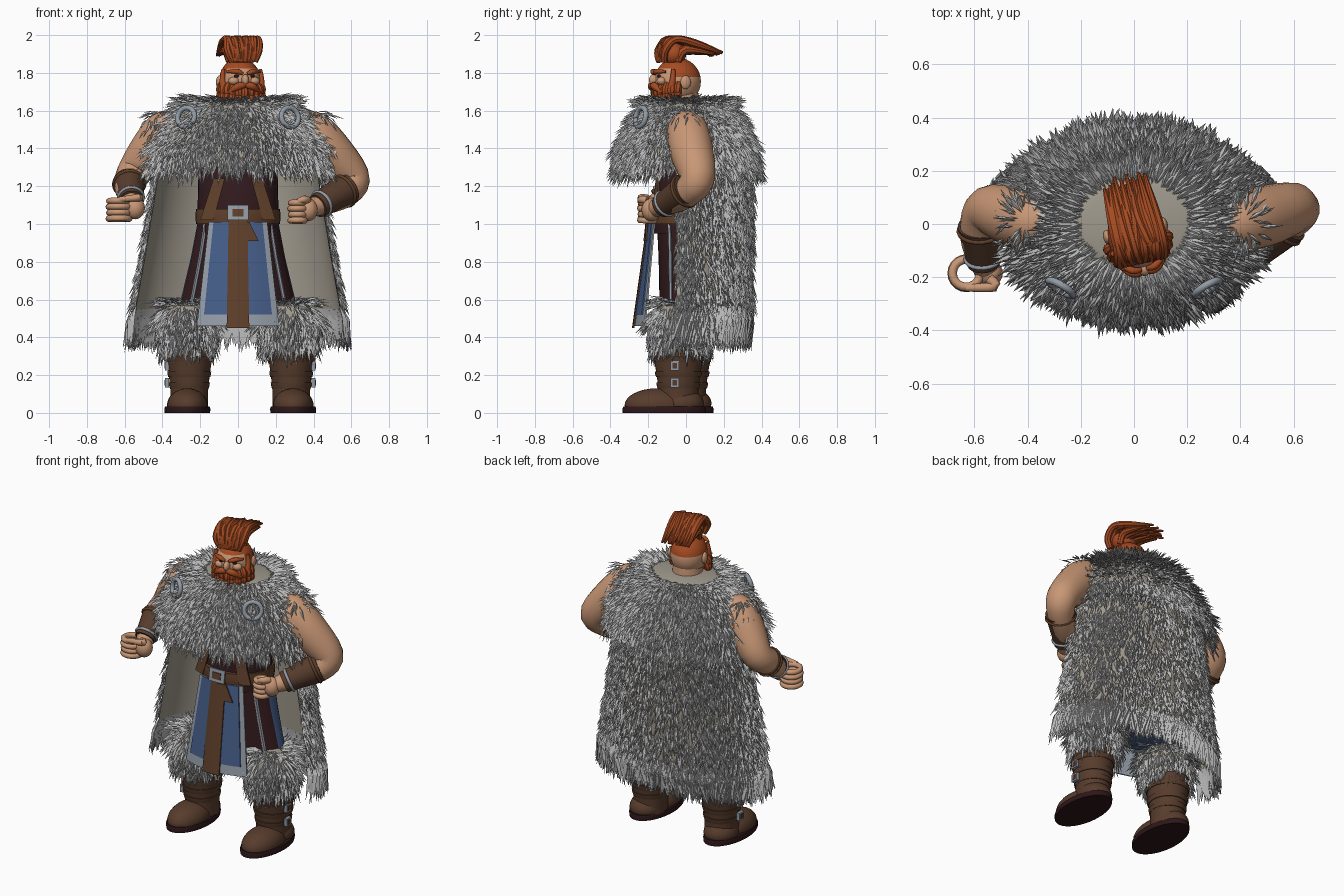
import bpy, bmesh, math, random
from mathutils import Vector, Matrix

random.seed(4)
cube = bpy.data.objects.get("Cube")
if cube:
    bpy.data.objects.remove(cube)


def material(name, *rgb):
    mat = bpy.data.materials.new(name)
    mat.use_nodes = True
    mat.diffuse_color = (*rgb, 1)
    mat.node_tree.nodes["Principled BSDF"].inputs["Base Color"].default_value = (*rgb, 1)
    return mat


skin = material("skin", .58, .31, .18)
hair = material("red hair", .38, .07, .016)
grey_fur = material("grey fur", .48, .48, .48)
hide = material("pale hide", .35, .32, .265)
leather = material("belt leather", .115, .05, .023)
boot_leather = material("boot leather", .095, .045, .025)
maroon = material("maroon cloth", .034, .011, .013)
blue = material("blue cloth", .06, .11, .25)
steel = material("steel", .29, .33, .38)
dark = material("dark sole", .026, .008, .01)
built = []


def finish(name, bm, *mats, smooth=True):
    bmesh.ops.recalc_face_normals(bm, faces=bm.faces)
    mesh = bpy.data.meshes.new(name)
    bm.to_mesh(mesh)
    bm.free()
    for mat in mats:
        mesh.materials.append(mat)
    if smooth:
        mesh.polygons.foreach_set("use_smooth", [True] * len(mesh.polygons))
        mesh.set_sharp_from_angle(angle=math.radians(40))
    obj = bpy.data.objects.new(name, mesh)
    bpy.context.scene.collection.objects.link(obj)
    built.append(obj)
    return obj


def loft(name, rings, *mats, wrap=True, rule=None):
    bm = bmesh.new()
    rows = [[bm.verts.new(p) for p in ring] for ring in rings]
    count = len(rows[0])
    for a, b in zip(rows, rows[1:]):
        for i in range(count if wrap else count - 1):
            j = (i + 1) % count
            bm.faces.new((a[i], a[j], b[j], b[i]))
    if wrap:
        bm.faces.new(rows[0])
        bm.faces.new(rows[-1])
    if rule:
        for face in bm.faces:
            face.material_index = rule(face.calc_center_median())
    return finish(name, bm, *mats)


def surface(profile, cx=0, cy=0, start=0, sweep=math.tau):
    """Oval sheet: u runs round the body, v runs down the profile."""
    def point(u, v):
        f = v * (len(profile) - 1)
        i = max(0, min(int(f), len(profile) - 2))
        r = Vector(profile[i]).lerp(Vector(profile[i + 1]), f - i)
        a = start + u * sweep
        return Vector((cx + r.x * math.cos(a), cy + r.y * math.sin(a), r.z))
    return point


def lathe(name, profile, *mats, cx=0, cy=0, rule=None, sides=36):
    surf, last = surface(profile, cx, cy), len(profile) - 1
    rings = [[surf(i / sides, k / last) for i in range(sides)] for k in range(last + 1)]
    return loft(name, rings, *mats, rule=rule)


def spline(keys, steps=4):
    out = []
    for i in range(len(keys) - 1):
        a, b, c = keys[max(i - 1, 0)], keys[i], keys[i + 1]
        d = keys[min(i + 2, len(keys) - 1)]
        for s in range(steps):
            t = s / steps
            out.append((b * 2 + (c - a) * t + (a * 2 - b * 5 + c * 4 - d) * t * t
                        + (b * 3 - a - c * 3 + d) * t ** 3) * .5)
    return out + [keys[-1]]


def tube(name, keys, mat, sides=12):
    """Round limb through keys of (x, y, z, radius)."""
    path = spline([Vector(k) for k in keys])
    normal, rings = Vector((.3, 1, .2)), []
    for i, p in enumerate(path):
        t = (path[min(i + 1, len(path) - 1)] - path[max(i - 1, 0)]).to_3d().normalized()
        normal = (normal - t * normal.dot(t)).normalized()
        other = t.cross(normal)
        angles = [math.tau * k / sides for k in range(sides)]
        rings.append([p.to_3d() + (normal * math.cos(a) + other * math.sin(a)) * p.w for a in angles])
    return loft(name, rings, mat)


def ball(name, loc, size, *mats, floor=-1, rule=None):
    bm = bmesh.new()
    bmesh.ops.create_uvsphere(bm, u_segments=24, v_segments=16, radius=1,
                              matrix=Matrix.Translation(loc) @ Matrix.Diagonal((*size, 1)))
    for v in bm.verts:
        v.co.z = max(v.co.z, floor)
    if rule:
        for face in bm.faces:
            face.material_index = rule(face.calc_center_median())
    return finish(name, bm, *mats)


def box(name, loc, size, mat):
    bm = bmesh.new()
    bmesh.ops.create_cube(bm, size=1, matrix=Matrix.Translation(loc) @ Matrix.Diagonal((*size, 1)))
    return finish(name, bm, mat, smooth=False)


def ring(name, loc, axis, major, minor, mat):
    turn = Matrix.Translation(loc) @ Vector(axis).to_track_quat("Z", "Y").to_matrix().to_4x4()
    angles = [math.tau * k / 20 for k in range(20)]
    bm = bmesh.new()
    loops = [[bm.verts.new(turn @ Vector((math.cos(a) * (major + minor * math.cos(b)),
              math.sin(a) * (major + minor * math.cos(b)), minor * math.sin(b))))
              for b in angles[::2]] for a in angles]
    for i, a in enumerate(loops):
        b = loops[i - 1]
        for j in range(len(a)):
            bm.faces.new((a[j], a[j - 1], b[j - 1], b[j]))
    return finish(name, bm, mat)


def panel(name, top, bottom, depth, mat):
    """Cloth plate, curved round the body; top and bottom are (z, left, right)."""
    slices = []
    for k in range(9):
        front = []
        for z, x0, x1 in (top, bottom):
            x = x0 + (x1 - x0) * k / 8
            front.append(Vector((x, -.19 - (1 - z) * .14 + x * x * 1.1 - depth, z)))
        slices.append(front + [p + Vector((0, .008, 0)) for p in reversed(front)])
    return loft(name, slices, mat)


def fur(name, surf, count, length, lift, low=0, high=1, skip=None):
    """Scatter leaf-shaped tufts that lie along a sheet."""
    bm = bmesh.new()
    for _ in range(count):
        u, v = random.random(), random.uniform(low, high)
        p = surf(u, v)
        if skip and skip(p):
            continue
        side = (surf(u + .01, v) - p).normalized()
        down = (surf(u, v + .01) - p).normalized()
        out = down.cross(side).normalized()
        way = (down + out * lift * random.uniform(.4, 1.5) + side * random.uniform(-.4, .4)).normalized()
        size = length * random.uniform(.7, 1.25)
        wide, mid = size * .085, p + way * size * .35
        root, tip = bm.verts.new(p), bm.verts.new(p + way * size - out * size * .1)
        belt = [bm.verts.new(q) for q in (mid + side * wide, mid + out * wide, mid - side * wide)]
        for i in range(3):
            bm.faces.new((root, belt[i], belt[i - 1]))
            bm.faces.new((tip, belt[i - 1], belt[i]))
    return finish(name, bm, grey_fur, smooth=False)


# Cape: hide sheet open at the front, shaggy outside, long fringe at the hem
cape = surface([(.4, .33, 1.42), (.45, .335, 1.1), (.5, .33, .8), (.545, .33, .55)],
               start=-.15, sweep=math.pi + .3)
loft("cape", [[cape(i / 40, k / 12) for i in range(41)] for k in range(13)], hide, wrap=False)
fur("cape_fur", cape, 3100, .095, .45, high=.95)
fur("cape_fringe", cape, 1000, .2, .12, low=.97)

# Shoulder mantle with pale collar and thick fur
mantle_profile = [(.18, .14, 1.655), (.27, .205, 1.63), (.38, .275, 1.53), (.465, .335, 1.41), (.48, .35, 1.3)]
mantle = surface(mantle_profile, cy=.005)
lathe("mantle", mantle_profile, hide, cy=.005)
fur("mantle_fur", mantle, 4600, .115, .62, low=.04,
    skip=lambda p: abs(p.x) > .36 and abs(p.y - .02) < .11 and random.random() < .55)

# Torso, skirt and belt
lathe("torso", [(.18, .14, 1.5), (.21, .155, 1.25), (.215, .18, 1.05), (.21, .17, .95)], maroon)
lathe("skirt", [(.21, .17, 1.03), (.25, .16, .82), (.31, .155, .57)], maroon, blue, cy=.015,
      rule=lambda c: 0 if c.y < -.025 else 1)
lathe("belt", [(.222, .2, 1.0), (.226, .206, 1.04), (.222, .2, 1.08)], leather)
panel("buckle", (1.1, -.055, .055), (1.02, -.055, .055), .04, steel)
panel("buckle_centre", (1.08, -.03, .03), (1.04, -.03, .03), .044, leather)
panel("apron_border", (1.01, -.155, .155), (.46, -.218, .218), .008, steel)
panel("apron", (1.01, -.13, .13), (.52, -.18, .18), .013, blue)
panel("belt_tail", (1.02, -.05, .05), (.45, -.06, .06), .019, leather)
panel("belt_flap", (1.01, 0, .06), (.91, .055, .11), .026, leather)
for s in (-1, 1):
    panel("chest_strap", (1.24, s * .07, s * .13), (1.02, s * .13, s * .2), .01, leather)
    k = .8
    tube("skirt_trim", [(s * k * x, .015 - y * math.sqrt(1 - k * k), z, .011)
                        for x, y, z in ((.21, .172, 1.03), (.25, .162, .82), (.31, .157, .57))], steel, sides=6)
    ring("cloak_clasp", (s * .275, -.24, 1.565), (s * .5, -.85, .2), .052, .014, steel)

# Legs and boots
for s in (-1, 1):
    cx, shift = s * .28 + .012, -.02 * s
    leg_profile = [(.03, .03, .59), (.11, .11, .565), (.145, .145, .49), (.13, .135, .43), (.12, .125, .36)]
    lathe("leg", leg_profile, hide, cx=s * .27, cy=-.03)
    fur("leg_fur", surface(leg_profile, s * .27, -.03), 1100, .115, .55, low=.03)
    cy = shift - .02
    lathe("boot_shaft", [(.1, .11, .03), (.1, .105, .12), (.108, .115, .2), (.118, .127, .27),
                         (.122, .133, .35)], boot_leather, cx=cx - s * .01, cy=cy)
    for z, r in ((.13, .107), (.19, .115), (.27, .126)):
        lathe("boot_strap", [(r - .004, r + .004, z), (r, r + .008, z + .015), (r + .002, r + .01, z + .03)],
              boot_leather, cx=cx - s * .01, cy=cy)
    for z in (.16, .25):
        box("boot_buckle", (cx + s * .108, cy - .02, z), (.02, .045, .05), steel)
        box("buckle_pad", (cx + s * .109, cy - .02, z), (.024, .025, .03), boot_leather)
    ball("boot_toe", (cx, cy - .115, .04), (.108, .17, .09), boot_leather, floor=.025)
    ball("boot_heel", (cx, cy + .02, .05), (.1, .115, .08), boot_leather, floor=.025)
    lathe("sole", [(.12, .22, 0), (.122, .222, .02), (.118, .216, .034)], dark, cx=cx, cy=cy - .075)


# Arms, bracers and gripping hands
def hand(s, palm, grip, radius):
    ball("palm", palm, (.052, .05, .06), skin)
    for k in range(4):
        centre = (grip[0], grip[1], grip[2] + (k - 1.5) * .031)
        ring("finger", centre, (0, .05, 1), radius - k % 2 * .003, .0165, skin)
    x, y, z = palm
    tube("thumb", [(x, y - .02, z + .05, .02), (x - s * .02, y - .05, z + .055, .02),
                   (grip[0], grip[1] - radius, grip[2] + .055, .014)], skin)


def arm(keys, cuff_from, cuff_to):
    tube("arm", keys, skin, sides=20)
    a, b = Vector(cuff_from), Vector(cuff_to)
    tube("bracer", [a, a.lerp(b, .5), b], boot_leather, sides=20)
    for t in (.12, .85):
        p = a.lerp(b, t)
        ring("bracer_band", p.to_3d(), (b - a).to_3d(), p.w, .009, steel if t > .5 else leather)


arm([(.33, .01, 1.51, .09), (.395, .01, 1.485, .112), (.49, .03, 1.385, .115), (.602, .06, 1.25, .095),
     (.58, .02, 1.18, .082), (.5, -.05, 1.13, .07), (.38, -.17, 1.08, .045)],
    (.575, .01, 1.185, .09), (.42, -.13, 1.095, .064))
hand(1, (.37, -.185, 1.075), (.315, -.205, 1.065), .038)
arm([(-.33, .01, 1.51, .09), (-.385, .01, 1.49, .112), (-.46, .03, 1.395, .112), (-.545, .05, 1.28, .093),
     (-.575, -.02, 1.215, .08), (-.575, -.09, 1.16, .068), (-.555, -.18, 1.095, .045)],
    (-.577, -.005, 1.225, .086), (-.565, -.15, 1.125, .062))
hand(-1, (-.545, -.185, 1.085), (-.63, -.185, 1.075), .055)

# Sparse tufts over the shoulders
for s in (-1, 1):
    shoulder = surface([(.03, .03, 1.595), (.08, .08, 1.57), (.11, .11, 1.49), (.13, .12, 1.39)], s * .4, .01)
    fur("shoulder_fur", shoulder, 130, .085, .4)

# Head, built facing forward and then turned a little
body_count = len(built)
lathe("neck", [(.08, .085, 1.74), (.095, .1, 1.61)], skin, cy=.02)
ball("skull", (0, 0, 1.755), (.11, .125, .125), skin, hair,
     rule=lambda c: int(c.z > (1.815 if c.y < -.06 else 1.785)))
ball("nose", (0, -.128, 1.762), (.019, .027, .03), skin)
ball("hair_base", (0, -.025, 1.9), (.08, .07, .065), hair)
ball("beard_base", (0, -.045, 1.685), (.1, .085, .06), hair)
for s in (-1, 1):
    ball("cheek", (s * .055, -.1, 1.757), (.03, .025, .022), skin)
    ball("eye", (s * .042, -.109, 1.783), (.015, .01, .009), dark)
    ball("ear", (s * .108, .02, 1.75), (.016, .028, .036), skin)
    tube("brow", [(s * .012, -.127, 1.795, .008), (s * .045, -.123, 1.808, .014), (s * .09, -.085, 1.806, .006)], hair)
    tube("moustache", [(0, -.132, 1.735, .014), (s * .04, -.132, 1.728, .02), (s * .085, -.105, 1.695, .006)], hair)
    tube("sideburn", [(s * .1, -.045, 1.82, .01), (s * .105, -.05, 1.76, .016), (s * .095, -.06, 1.7, .024)], hair)

# Beard locks in two rows
for row in range(2):
    for i in range(11):
        a = (i - 5) * .3
        x, y, top = math.sin(a), -math.cos(a), 1.73 - row * .035 + .02 * abs(math.sin(a))
        tube("beard_lock", [(x * .095, y * .1 - .01, top, .014),
                            (x * .112, y * .1 - .02, top - .04, .024),
                            (x * .092, y * .095 - .02, top - .09 + random.uniform(-.015, .01), .006)], hair, sides=8)


# Swept-back crest of hair locks
def sway():
    return random.uniform(-.012, .012)


for i in range(15):
    s, r = (i - 7) / 7, random.uniform(-.025, .02)
    tube("crest_lock", [(s * .06, -.085, 1.86, .018), (s * .075 + sway(), -.085, 1.92, .02),
                        (s * .085 + sway(), -.04 + sway(), 1.977, .02), (s * .082 + sway(), .08, 1.955 + sway(), .019),
                        (s * .08, .215 + r, 1.9 + r / 2, .006)], hair, sides=8)
    tube("under_lock", [(s * .06, -.01, 1.86, .018), (s * .072 + sway(), .03, 1.925 + sway(), .022),
                        (s * .075 + sway(), .17 + r, 1.9, .006)], hair, sides=8)
turn = Matrix.Translation((.01, -.045, 0)) @ Matrix.Rotation(.22, 4, "Z")
for part in built[body_count:]:
    part.data.transform(turn)
